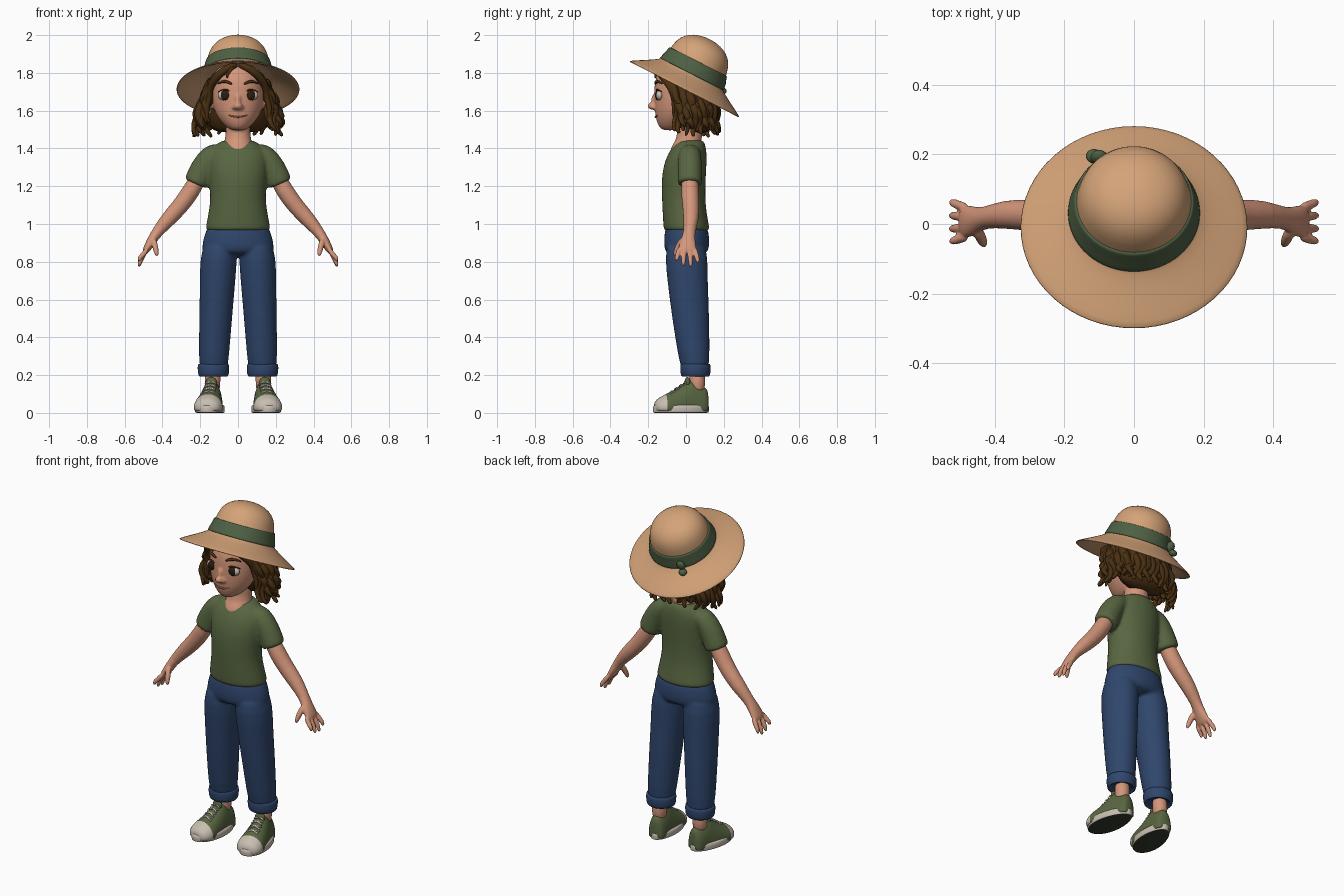
import bpy, bmesh, random
from math import sin, cos, pi, radians
from mathutils import Vector, Matrix

random.seed(4)
cube = bpy.data.objects.get("Cube")
if cube:
    bpy.data.objects.remove(cube)


def material(name, *rgb):
    lin = [((c / 255 + 0.055) / 1.055) ** 2.4 for c in rgb] + [1]
    m = bpy.data.materials.new(name)
    m.use_nodes = True
    m.diffuse_color = lin
    bsdf = m.node_tree.nodes["Principled BSDF"]
    bsdf.inputs["Base Color"].default_value = lin
    bsdf.inputs["Roughness"].default_value = 0.8
    return m


straw = material("straw", 212, 163, 120)
skin = material("skin", 212, 150, 122)
shirt_green = material("shirt green", 88, 102, 65)
band_green = material("band green", 78, 96, 68)
denim = material("denim blue", 47, 70, 108)
hair_brown = material("hair brown", 74, 48, 18)
off_white = material("off white", 200, 190, 178)
sole_dark = material("sole dark", 52, 58, 44)
eye_brown = material("eye brown", 44, 30, 16)
lip = material("lip", 186, 112, 92)

Z = (0, 0, 1)


def loft(bm, rings, axis=None, ref=(0, 1, 0), warp=None, side=1, paint=None, seg=20):
    """Closed skin over elliptical rings (x, y, z, width[, depth])."""
    pts = [Vector(r[:3]) for r in rings]
    last = len(pts) - 1
    rows = []
    for i, r in enumerate(rings):
        t = Vector(axis) if axis else (pts[min(i + 1, last)] - pts[max(i - 1, 0)]).normalized()
        v = Vector(ref)
        v = (v - t * t.dot(v)).normalized()
        u = v.cross(t)
        row = []
        for k in range(seg):
            a = 2 * pi * k / seg
            p = pts[i] + u * cos(a) * r[3] + v * sin(a) * r[-1]
            p = warp(p) if warp else p
            row.append(bm.verts.new((p.x * side, p.y, p.z)))
        rows.append(row)
    for i in range(last):
        for k in range(seg):
            j = (k + 1) % seg
            f = bm.faces.new((rows[i][k], rows[i][j], rows[i + 1][j], rows[i + 1][k]))
            f.material_index = paint(i) if paint else 0
    for row, i in ((rows[0], 0), (rows[-1], last)):
        bm.faces.new(row).material_index = paint(i) if paint else 0


def ball(bm, centre, size, warp=None, side=1):
    m = Matrix.Translation(centre) @ Matrix.Diagonal((*size, 1))
    for v in bmesh.ops.create_uvsphere(bm, u_segments=16, v_segments=10, radius=1, matrix=m)["verts"]:
        p = warp(v.co) if warp else v.co
        v.co = (p.x * side, p.y, p.z)


def both(shape, bm, *args, **kw):
    for s in (1, -1):
        shape(bm, *args, side=s, **kw)


def body(rows):
    """Rows of (height, half width, front y, back y) as level rings."""
    return [(0, (f + b) / 2, z, w, (b - f) / 2) for z, w, f, b in rows]


def finish(name, bm, *mats, subsurf=1, voxel=0):
    bmesh.ops.recalc_face_normals(bm, faces=bm.faces)
    me = bpy.data.meshes.new(name)
    bm.to_mesh(me)
    bm.free()
    for m in mats:
        me.materials.append(m)
    me.polygons.foreach_set("use_smooth", [True] * len(me.polygons))
    ob = bpy.data.objects.new(name, me)
    bpy.context.scene.collection.objects.link(ob)
    if subsurf:
        mod = ob.modifiers.new("round", "SUBSURF")
        mod.levels = mod.render_levels = subsurf
    if voxel:
        mod = ob.modifiers.new("blend", "REMESH")
        mod.mode, mod.voxel_size, mod.use_smooth_shade = "VOXEL", voxel, True
        mod = ob.modifiers.new("soften", "SMOOTH")
        mod.factor, mod.iterations = 0.5, 4


# Shirt: torso and sleeves blended together
bm = bmesh.new()
loft(bm, body([(.962, .172, -.116, .124), (.968, .176, -.12, .128), (1.05, .16, -.125, .112),
               (1.12, .148, -.128, .104), (1.2, .151, -.131, .104), (1.28, .16, -.127, .108),
               (1.35, .162, -.108, .112), (1.4, .145, -.08, .108), (1.43, .105, -.055, .1),
               (1.447, .078, -.035, .09)]), axis=Z)
both(loft, bm, [(.08, .02, 1.39, .045, .05), (.14, .02, 1.372, .06, .062), (.185, .02, 1.3, .068, .064),
                (.22, .02, 1.217, .068, .066), (.223, .02, 1.21, .066, .064)])
finish("shirt", bm, shirt_green, voxel=.009)

# Jeans: hips and legs blended, with rolled cuffs
bm = bmesh.new()
loft(bm, body([(1.0, .155, -.1, .1), (.97, .17, -.113, .12), (.92, .187, -.118, .125),
               (.87, .197, -.118, .125), (.83, .17, -.1, .105)]), axis=Z)
both(loft, bm, [(.09, 0, .93, .085, .1), (.103, .002, .82, .1, .115), (.108, .008, .7, .095, .108),
                (.118, .025, .5, .088, .1), (.128, .042, .3, .081, .084), (.13, .05, .2, .075, .072)], axis=Z)
finish("jeans", bm, denim, voxel=.009)
bm = bmesh.new()
both(loft, bm, [(.13, .05, z, r, r - .003) for z, r in
                ((.21, .06), (.193, .07), (.192, .08), (.225, .085), (.255, .085), (.262, .078), (.25, .06))], axis=Z)
finish("jean_cuffs", bm, denim)

# Arms and hands
bm = bmesh.new()
both(loft, bm, [(.195, .02, 1.27, .045), (.25, .02, 1.17, .048), (.305, .026, 1.095, .045),
                (.37, .028, 1.025, .042), (.43, .018, .955, .029), (.455, .01, .915, .026, .04),
                (.483, .007, .868, .021, .05), (.495, .007, .845, .014, .044)])
for y, tip in ((-.036, .8), (-.01, .775), (.018, .77), (.045, .79)):
    both(loft, bm, [(.478, y, .875, .014), (.502, y * 1.2, .835, .0145), (.52, y * 1.35, tip + .025, .013),
                    (.525, y * 1.4, tip, .008)], seg=10)
both(loft, bm, [(.45, -.015, .925, .018), (.438, -.042, .88, .017), (.432, -.055, .85, .014),
                (.428, -.06, .828, .008)], seg=10)
finish("arms_and_hands", bm, skin, voxel=.005)

# Head, neck, nose and ears
bm = bmesh.new()
loft(bm, body([(1.495, .03, -.12, -.05), (1.51, .06, -.142, 0), (1.54, .09, -.156, .04),
               (1.58, .12, -.165, .08), (1.64, .138, -.17, .11), (1.7, .142, -.171, .13),
               (1.76, .138, -.167, .13), (1.82, .12, -.145, .12), (1.875, .07, -.08, .08)]), axis=Z)
loft(bm, body([(1.36, .07, -.085, .05), (1.4, .08, -.083, .07), (1.43, .076, -.066, .082),
               (1.46, .066, -.045, .088), (1.58, .063, -.05, .08)]), axis=Z)
ball(bm, (0, -.178, 1.625), (.024, .026, .02))
ball(bm, (0, -.168, 1.655), (.015, .017, .035))
both(ball, bm, (.018, -.17, 1.618), (.014, .018, .012))
both(ball, bm, (.143, -.02, 1.64), (.014, .026, .036))
finish("head", bm, skin, voxel=.007)

# Face details
bm = bmesh.new()
both(ball, bm, (.07, -.14, 1.682), (.037, .02, .028))
finish("eye_whites", bm, off_white, subsurf=0)
bm = bmesh.new()
both(ball, bm, (.068, -.149, 1.682), (.026, .015, .027))
finish("irises", bm, eye_brown, subsurf=0)
bm = bmesh.new()
both(loft, bm, [(.03, -.163, 1.738, .006), (.055, -.16, 1.755, .009), (.085, -.147, 1.756, .008),
                (.112, -.122, 1.74, .003)], seg=8)
both(loft, bm, [(.032, -.153, 1.69, .003), (.05, -.157, 1.71, .005), (.075, -.154, 1.714, .005),
                (.108, -.126, 1.698, .003)], seg=8)
finish("eyebrows_and_lashes", bm, hair_brown)
bm = bmesh.new()
loft(bm, [(x, -.162 + 4.6 * x * x, 1.566 + 4 * x * x, .006 - abs(x) * .06) for x in
          (-.052, -.026, 0, .026, .052)], seg=8)
finish("mouth", bm, lip)
bm = bmesh.new()
both(ball, bm, (.15, -.04, 1.598), (.008, .008, .014))
finish("earrings", bm, straw, subsurf=0)

# Hair: a cap covered in wavy locks, with a parted fringe
bm = bmesh.new()
loft(bm, [(0, .075, 1.475, .13, .05), (0, .065, 1.55, .175, .085), (0, .045, 1.66, .17, .115),
          (0, .03, 1.76, .155, .12), (0, .02, 1.83, .12, .1), (0, .02, 1.865, .06, .06)], axis=Z)
finish("hair_cap", bm, hair_brown)


def lock(bm, angle, end, spread, thick):
    turns, phase = random.uniform(1.5, 2.3), random.uniform(0, 2 * pi)
    rings = []
    for i in range(13):
        t = i / 12
        out = spread * min(1, t * 1.5)
        w = phase + turns * 2 * pi * t
        amp = .008 + .014 * t
        rings.append(((.135 + .085 * out) * sin(angle) + amp * cos(w),
                      .025 - (.105 + .035 * out) * cos(angle) + amp * .6 * sin(w),
                      1.765 + (end - 1.765) * t + amp * .5 * sin(w),
                      thick * (1 - .65 * t ** 3)))
    loft(bm, rings, seg=8)


bm = bmesh.new()
count = 30
for layer, spread in enumerate((1, .72)):
    for i in range(count):
        a = radians(56 + 248 * (i + layer / 2) / (count - 1 + layer))
        end = 1.475 + .05 * max(0, cos(a)) + .03 * layer + random.uniform(-.02, .025)
        lock(bm, a, end, spread, random.uniform(.022, .03))
for drop in (0, .025, .05):
    both(loft, bm, [(0, -.118 + drop, 1.842, .014), (.04, -.148 + drop * .5, 1.835, .021),
                    (.09, -.14 + drop * .4, 1.803, .023), (.128, -.112 + drop * .5, 1.765 - drop * .3, .022),
                    (.152, -.075 + drop * .4, 1.715, .02), (.15 + drop, -.06, 1.665, .018),
                    (.172, -.062 + drop, 1.61, .015), (.158 + drop, -.06 + drop, 1.56, .012),
                    (.178, -.05, 1.535, .006)], seg=8)
loft(bm, [(-.02, -.148, 1.835, .01), (-.045, -.162, 1.812, .01), (-.06, -.16, 1.785, .008),
          (-.055, -.163, 1.77, .003)], seg=8)
finish("hair_locks", bm, hair_brown)

# Sun hat, tilted back
tilt = Matrix.Translation((0, .03, 1.79)) @ Matrix.Rotation(radians(-27), 4, "X")


def on_hat(p):
    return tilt @ p


def turned(profile):
    return [(0, 0, z, r) for z, r in profile]


bm = bmesh.new()
loft(bm, turned([(-.008, .165), (-.01, .18), (-.05, .25), (-.09, .323), (-.087, .329), (-.08, .325),
                 (-.039, .25), (0, .186), (.012, .178), (.08, .165), (.13, .155), (.17, .128),
                 (.195, .09), (.208, .045), (.211, .012)]), axis=Z, warp=on_hat, seg=32)
finish("sun_hat", bm, straw)
bm = bmesh.new()
loft(bm, turned([(.002, .17), (.002, .19), (.006, .192), (.04, .181), (.074, .173), (.078, .171), (.078, .15)]),
     axis=Z, warp=on_hat, seg=32)
ball(bm, (-.1, .165, .03), (.026, .02, .03), warp=on_hat)
ball(bm, (-.115, .185, .0), (.024, .022, .018), warp=on_hat)
finish("hat_band", bm, band_green)

# Shoes, turned slightly outward
turn = Matrix.Translation((.143, 0, 0)) @ Matrix.Rotation(radians(8), 4, "Z")


def on_foot(p):
    return turn @ Vector((p.x * (1 - .8 * p.y), p.y, max(p.z, .01)))


def on_ground(p):
    return turn @ Vector((p.x * (1 - .8 * p.y), p.y, p.z))


bm = bmesh.new()
both(loft, bm, [(0, -.027, 0, .066, .142), (0, -.027, .001, .074, .15), (0, -.027, .008, .076, .152),
                (0, -.027, .038, .076, .152), (0, -.027, .044, .07, .146)],
     axis=Z, warp=on_ground, paint=lambda i: 1 if i < 1 else 0)
finish("shoe_soles", bm, off_white, sole_dark)
bm = bmesh.new()
both(loft, bm, [(0, y, .03, w, h) for y, w, h in
                ((-.17, .025, .02), (-.158, .05, .042), (-.135, .066, .056), (-.105, .072, .072),
                 (-.1, .072, .074), (-.05, .069, .1), (-.01, .065, .128), (.025, .06, .15), (.045, .058, .142),
                 (.08, .056, .115), (.105, .05, .105), (.12, .035, .085))],
     axis=(0, 1, 0), ref=Z, warp=on_foot, paint=lambda i: 1 if i < 3 else 0)
both(ball, bm, (0, .008, .16), (.032, .016, .03), warp=on_foot)
finish("shoe_uppers", bm, shirt_green, off_white)
bm = bmesh.new()
for i in range(4):
    y, z = -.085 + .025 * i, .112 + .017 * i
    for s in (1, -1):
        both(loft, bm, [(-.036 * s, y, z - .012, .005), (0, y + .01, z + .008, .006),
                        (.036 * s, y + .02, z - .002, .005)], warp=on_foot, seg=8)
finish("shoe_laces", bm, off_white)

# Ankles
bm = bmesh.new()
both(loft, bm, [(.135, .06, .1, .04), (.135, .06, .16, .041), (.132, .058, .24, .043)], axis=Z)
finish("ankles", bm, skin)
